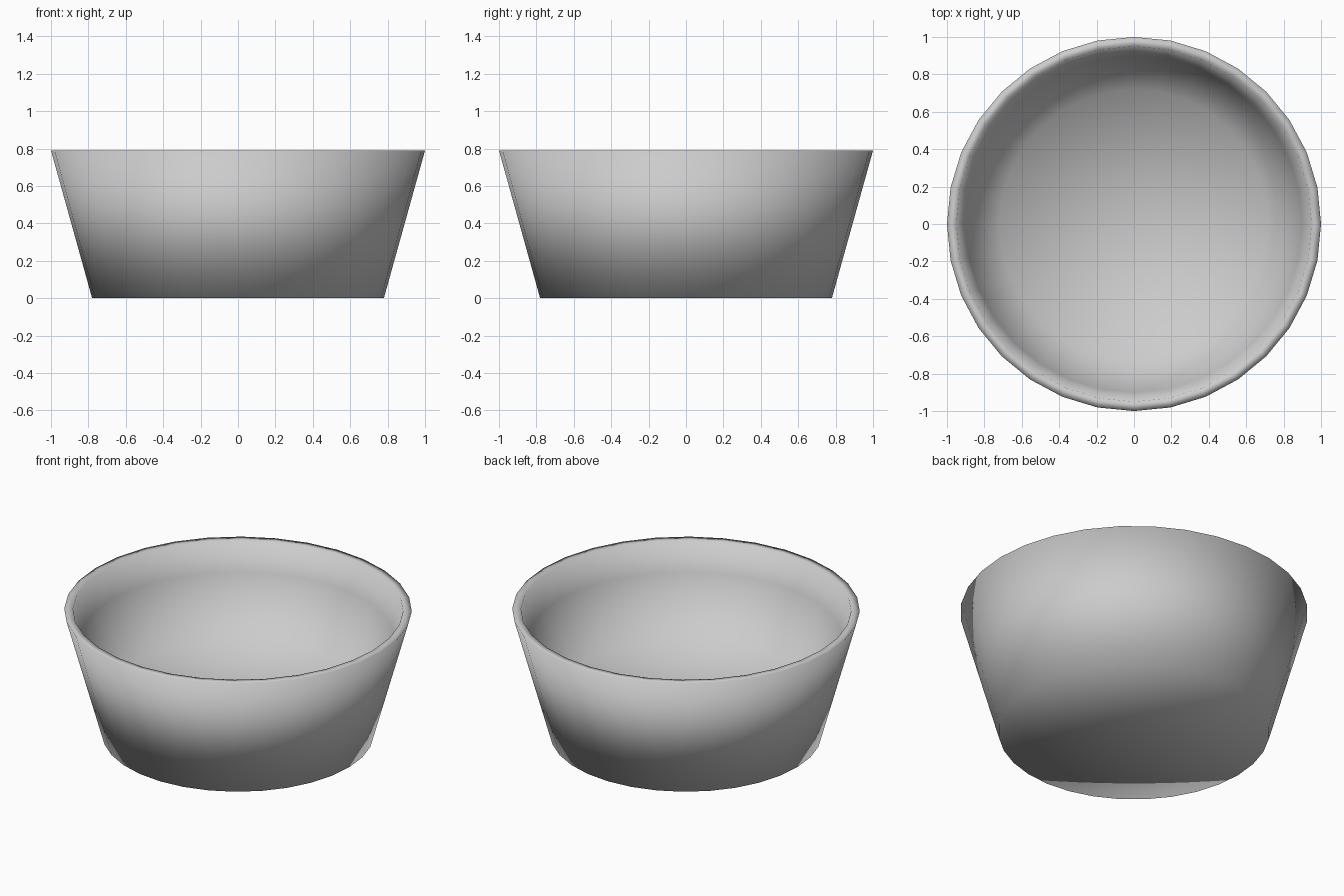
import bpy, bmesh
from math import cos, sin, pi

cube = bpy.data.objects.get("Cube")
if cube:
    bpy.data.objects.remove(cube)

SEGMENTS = 32
HEIGHT = 0.79
FLOOR = 0.27

# Single pale grey material
grey = bpy.data.materials.new("pale grey")
grey.use_nodes = True
colour = (0.6, 0.6, 0.6, 1)
grey.diffuse_color = colour
grey.node_tree.nodes["Principled BSDF"].inputs["Base Color"].default_value = colour

# Profile (radius, height): outer wall, narrow rim, inner wall, sloping side, floor edge
profile = [(0.78, 0), (1.0, HEIGHT), (0.95, HEIGHT), (0.9, 0.61), (0.72, FLOOR)]

# Revolve the profile
bm = bmesh.new()
angles = [2 * pi * i / SEGMENTS for i in range(SEGMENTS)]
rings = [[bm.verts.new((r * cos(a), r * sin(a), z)) for a in angles] for r, z in profile]
for lower, upper in zip(rings, rings[1:]):
    for i in range(SEGMENTS):
        j = (i + 1) % SEGMENTS
        bm.faces.new((lower[i], lower[j], upper[j], upper[i]))

# Flat base and flat inner floor, each fanned around a centre point
for ring, z in ((rings[0], 0), (rings[-1], FLOOR)):
    centre = bm.verts.new((0, 0, z))
    for i in range(SEGMENTS):
        bm.faces.new((ring[i], ring[(i + 1) % SEGMENTS], centre))
bmesh.ops.recalc_face_normals(bm, faces=bm.faces[:])
for face in bm.faces:
    face.smooth = True

mesh = bpy.data.meshes.new("bowl")
bm.to_mesh(mesh)
bm.free()
mesh.materials.append(grey)
bowl = bpy.data.objects.new("bowl", mesh)
bpy.context.collection.objects.link(bowl)
